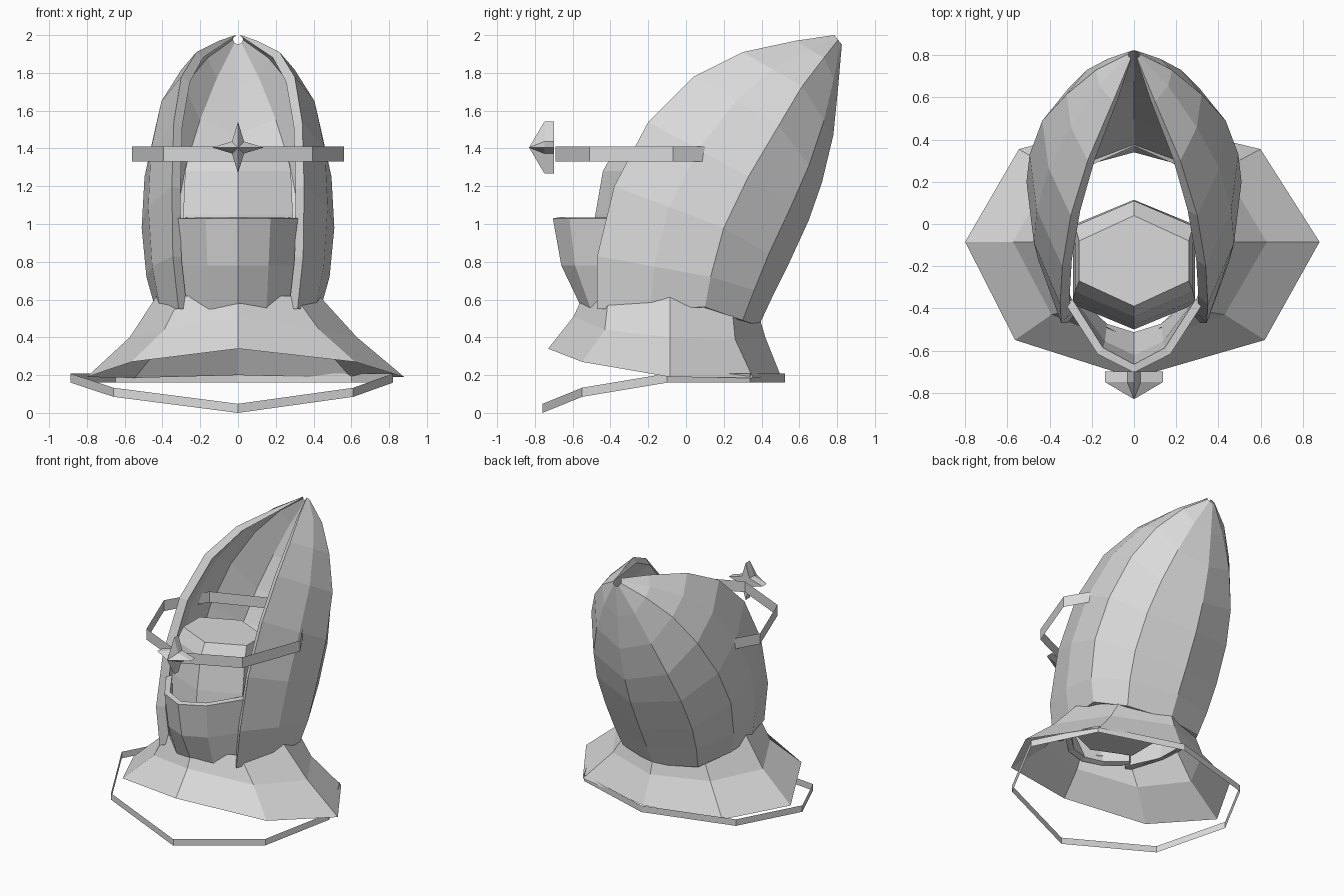
import bpy, bmesh, math

if "Cube" in bpy.data.objects:
    bpy.data.objects.remove(bpy.data.objects["Cube"])

grey = bpy.data.materials.new("plain_grey")
grey.diffuse_color = (0.7, 0.7, 0.7, 1)
grey.use_nodes = True
grey.node_tree.nodes["Principled BSDF"].inputs["Base Color"].default_value = grey.diffuse_color


def loft(name, rows, closed=False, cap_low=False, cap_high=False, thickness=0):
    """Skin rows of points listed bottom to top, counter-clockwise from above."""
    bm = bmesh.new()
    vs = [[bm.verts.new(p) for p in row] for row in rows]
    n = len(rows[0])
    for a, b in zip(vs, vs[1:]):
        for i in range(n if closed else n - 1):
            j = (i + 1) % n
            bm.faces.new((a[i], a[j], b[j], b[i]))
    if cap_low:
        bm.faces.new(vs[0][::-1])
    if cap_high:
        bm.faces.new(vs[-1])
    me = bpy.data.meshes.new(name)
    bm.to_mesh(me)
    bm.free()
    me.materials.append(grey)
    ob = bpy.data.objects.new(name, me)
    bpy.context.collection.objects.link(ob)
    if thickness:
        mod = ob.modifiers.new("thickness", "SOLIDIFY")
        mod.thickness = thickness
        mod.offset = -1
    return ob


def mirrored(half, left=1.0):
    """Right half from front to back, completed with its left half."""
    return half + [(-x * left, y, z) for x, y, z in half[::-1] if abs(x) > 1e-6]


# Hood: each level has an opening edge, a widest side point and a back point
levels = [
    ((0.315, -0.47, 0.55), (0.44, 0.10, 0.56), (0.385, 0.46)),
    ((0.345, -0.47, 0.83), (0.485, 0.13, 0.72), (0.46, 0.62)),
    ((0.35, -0.38, 1.20), (0.51, 0.20, 0.98), (0.54, 0.78)),
    ((0.34, -0.20, 1.54), (0.495, 0.33, 1.25), (0.65, 1.02)),
    ((0.30, 0.04, 1.78), (0.435, 0.49, 1.52), (0.72, 1.22)),
    ((0.22, 0.30, 1.91), (0.32, 0.615, 1.73), (0.78, 1.47)),
    ((0.10, 0.58, 1.97), (0.18, 0.73, 1.88), (0.805, 1.72)),
    ((0.015, 0.785, 2.00), (0.03, 0.805, 1.975), (0.825, 1.95)),
]
rows = []
for k, (f, s, (by, bz)) in enumerate(levels):
    m = (f[0] + 0.78 * (s[0] - f[0]), (f[1] + s[1]) / 2, (f[2] + s[2]) / 2)
    q = (s[0] * 0.7, s[1] + 0.7 * (by - s[1]), s[2] + 0.7 * (bz - s[2]))
    outer = [f, m, s, q, (0, by, bz)]
    # inner wall, with the lip of the opening folded inward
    t = k / 7
    w = min(1, s[0] * 2.5)
    shift = [(-0.045, 0.055 * (1 - t), -0.05 * t), (-0.04, 0.01, -0.01),
             (-0.043, -0.01, 0), (-0.03, -0.035, 0.005), (0, -0.045, 0.01)]
    inner = [(max(0, p[0] + d[0] * w), p[1] + d[1] * w, p[2] + d[2] * w)
             for p, d in zip(outer, shift)]
    full_in = inner + [(-x, y, z) for x, y, z in inner[-2::-1]]
    rows.append(mirrored(outer) + full_in[::-1])
loft("hood", rows, closed=True, cap_low=True, cap_high=True)

# Flared collar under the hood
collar = [
    ([(0, -0.73, 0.34), (0.62, -0.55, 0.27), (0.88, -0.085, 0.19),
      (0.60, 0.355, 0.185), (0, 0.50, 0.20)], 0.91),
    ([(0, -0.595, 0.51), (0.43, -0.43, 0.44), (0.63, -0.085, 0.40),
      (0.42, 0.26, 0.39), (0, 0.42, 0.40)], 0.91),
    ([(0, -0.55, 0.61), (0.30, -0.41, 0.62), (0.43, -0.085, 0.62),
      (0.29, 0.24, 0.60), (0, 0.37, 0.57)], 1.0),
]
loft("collar", [mirrored(h, left) for h, left in collar], closed=True)

# Thin strip hanging around the collar
strip = [(0, -0.76, 0.0), (0.61, -0.55, 0.085), (0.82, -0.10, 0.16),
         (0.60, 0.34, 0.16), (0, 0.525, 0.16)]
loft("collar_strip",
     [mirrored([(x, y, z + dz) for x, y, z in strip], 1.08) for dz in (0, 0.048)],
     closed=True)

# Thin headband
band = [(0, -0.69), (0.395, -0.51), (0.56, -0.07), (0.39, 0.22), (0, 0.37)]
loft("headband", [mirrored([(x, y, z) for x, y in band]) for z in (1.33, 1.41)],
     closed=True)

# Six-sided head: z, half width, front, back
rows = []
for z, w, y0, y1 in [(0.60, 0.27, -0.46, 0.08), (0.85, 0.29, -0.50, 0.115),
                     (1.05, 0.29, -0.48, 0.115), (1.28, 0.28, -0.44, 0.11),
                     (1.37, 0.26, -0.39, 0.04)]:
    d = 0.12
    rows.append(mirrored([(0, y0, z), (w, y0 + d, z), (w, y1 - d, z), (0, y1, z)]))
loft("head", rows, closed=True, cap_low=True, cap_high=True)

# Faceted face mask: z, half width, front, rear
rows = []
for z, w, y0, y1 in [(0.55, 0.285, -0.55, -0.38), (0.78, 0.305, -0.66, -0.39),
                     (1.03, 0.325, -0.705, -0.38)]:
    right = [(0, y0, z), (w * 0.53, y0 + (y1 - y0) * 0.27, z), (w, y1, z)]
    rows.append([(-x, y, zz) for x, y, zz in right[:0:-1]] + right)
loft("face_mask", rows, thickness=0.04)


# Four-pointed star on the headband
def star_ring(y, scale=1.0):
    pts = []
    for i in range(8):
        r = (0.045 if i % 2 else 0.137) * scale
        a = i * math.pi / 4
        pts.append((r * math.cos(a), y, 1.405 + r * math.sin(a)))
    return pts


loft("star", [star_ring(-0.70), star_ring(-0.75), star_ring(-0.83, 0.01)],
     closed=True, cap_low=True, cap_high=True)
